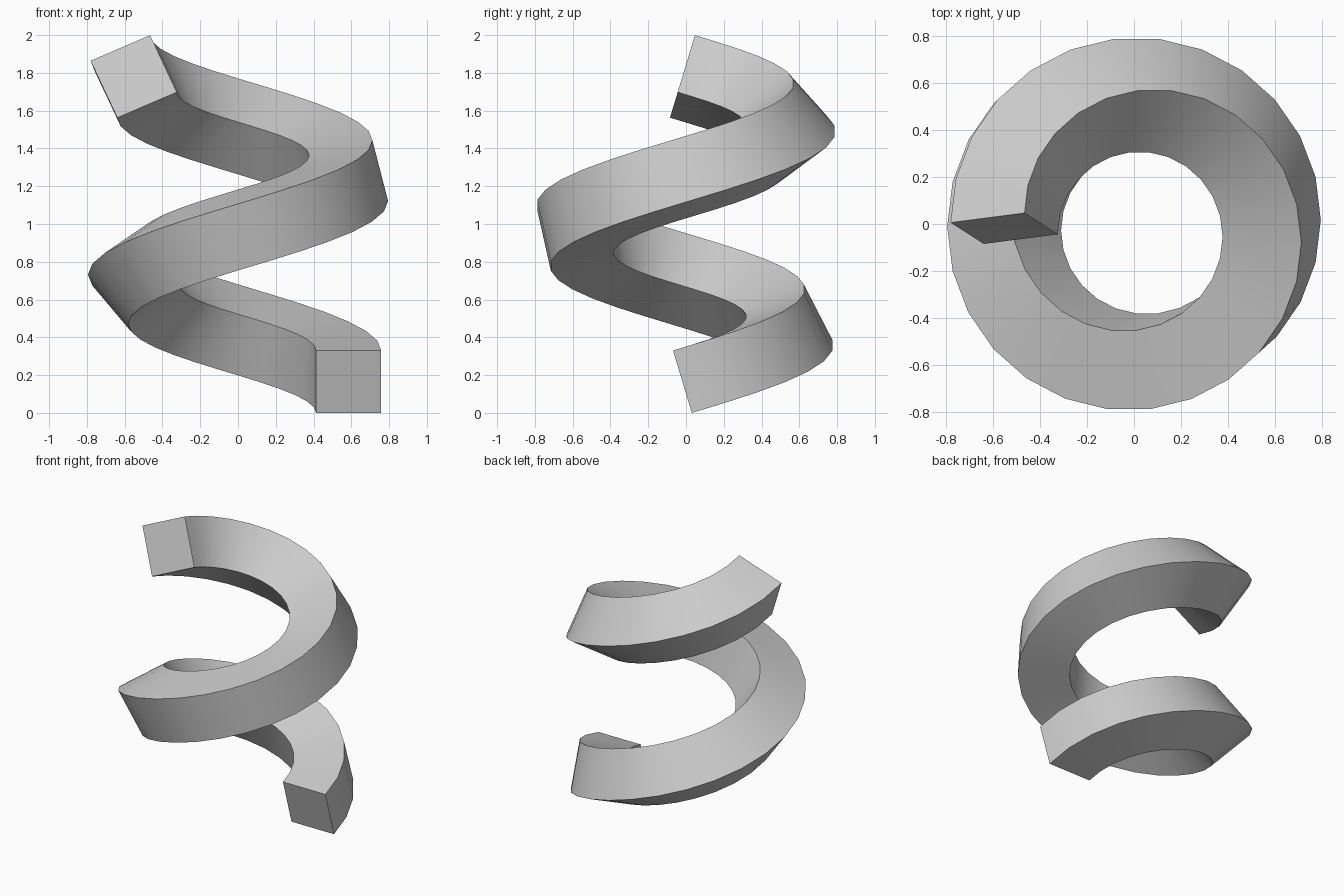
import bpy
import bmesh
from math import sin, cos, pi, atan2, radians
from mathutils import Vector

cube = bpy.data.objects.get("Cube")
if cube:
    bpy.data.objects.remove(cube, do_unlink=True)

RADIUS, RISE, HALF = 0.569, 1.616, 0.1725
TURN, STEPS = 3 * pi, 39
pitch = atan2(RISE / TURN, RADIUS)

# Plain grey material
grey = bpy.data.materials.new("plain_grey")
grey.use_nodes = True
grey.diffuse_color = (0.6, 0.6, 0.6, 1)
grey.node_tree.nodes["Principled BSDF"].inputs["Base Color"].default_value = grey.diffuse_color


def section(bm, t):
    """Square ring across the helix, rolled so it does not twist about its path."""
    a = t * TURN
    roll = -a * sin(pitch)
    outward = Vector((cos(a), sin(a), 0))
    tangent = Vector((-sin(a) * cos(pitch), cos(a) * cos(pitch), sin(pitch)))
    upward = outward.cross(tangent)
    centre = outward * RADIUS + Vector((0, 0, t * RISE))
    u = outward * cos(roll) - upward * sin(roll)
    v = outward * sin(roll) + upward * cos(roll)
    return [bm.verts.new(centre + HALF * (i * u + j * v))
            for i, j in ((-1, -1), (1, -1), (1, 1), (-1, 1))]


# Square bar swept up one and a half turns, closed at both ends
bm = bmesh.new()
rings = [section(bm, k / STEPS) for k in range(STEPS + 1)]
for low, high in zip(rings, rings[1:]):
    for k in range(4):
        n = (k + 1) % 4
        bm.faces.new((low[k], low[n], high[n], high[k]))
bm.faces.new(rings[0])
bm.faces.new(rings[-1])
bmesh.ops.recalc_face_normals(bm, faces=bm.faces)

# Centre in plan and stand on the ground
xs, ys, zs = zip(*(v.co for v in bm.verts))
shift = Vector(((max(xs) + min(xs)) / 2, (max(ys) + min(ys)) / 2, min(zs)))
bmesh.ops.translate(bm, verts=bm.verts, vec=-shift)

mesh = bpy.data.meshes.new("spiral_bar")
bm.to_mesh(mesh)
bm.free()
mesh.materials.append(grey)
spiral = bpy.data.objects.new("spiral_bar", mesh)
bpy.context.collection.objects.link(spiral)

# Smooth along the sweep, crisp on the four long edges
bpy.ops.object.select_all(action="DESELECT")
spiral.select_set(True)
bpy.context.view_layer.objects.active = spiral
bpy.ops.object.shade_smooth_by_angle(angle=radians(40))
